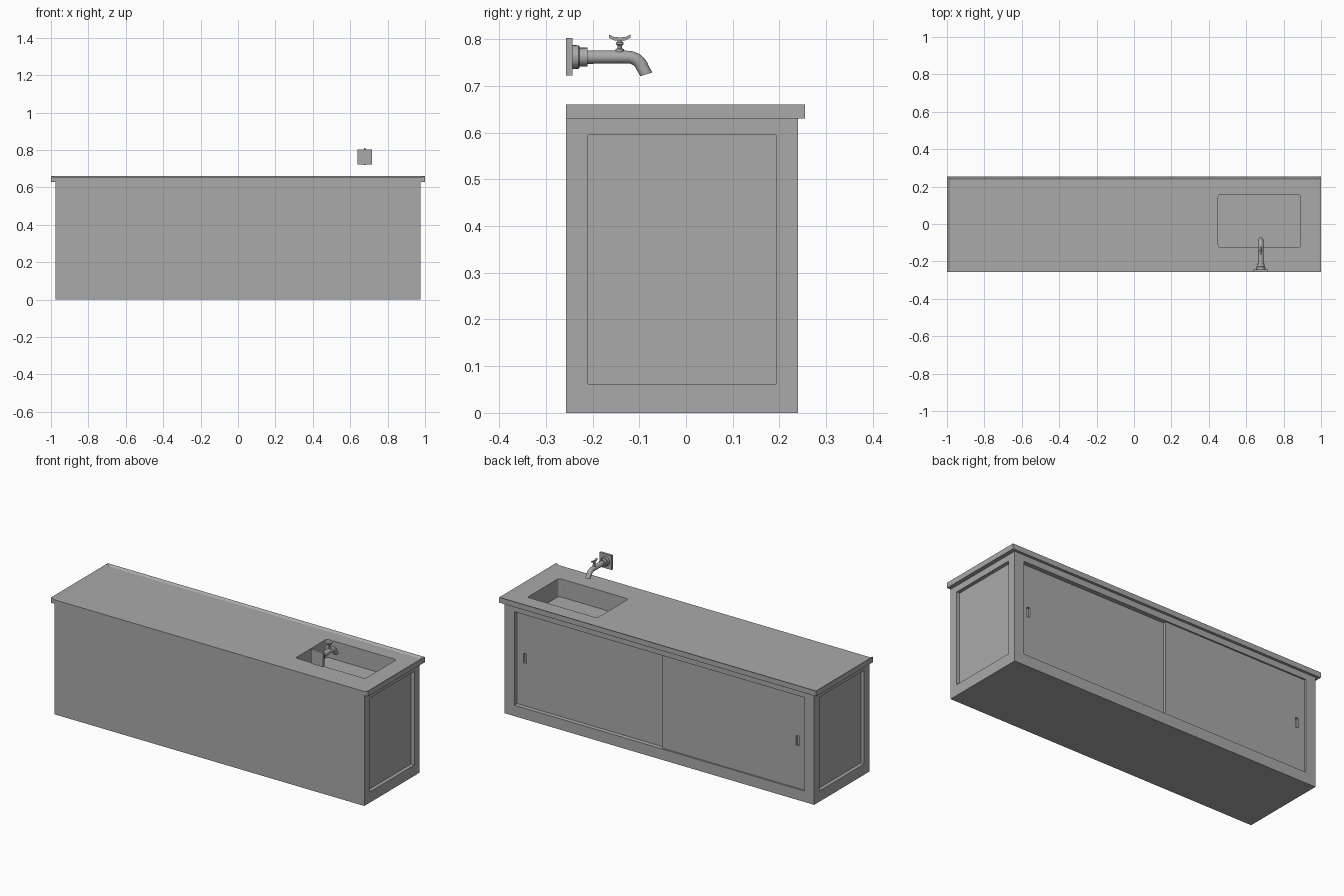
import bpy, bmesh
from math import cos, sin, pi
from mathutils import Vector

cube = bpy.data.objects.get("Cube")
if cube:
    bpy.data.objects.remove(cube, do_unlink=True)


def material(name, value):
    m = bpy.data.materials.new(name)
    m.use_nodes = True
    col = (value, value, value, 1)
    m.diffuse_color = col
    m.node_tree.nodes["Principled BSDF"].inputs["Base Color"].default_value = col
    return m


GREY = material("plain_grey", 0.4)


def finish(name, bm):
    bmesh.ops.recalc_face_normals(bm, faces=bm.faces)
    me = bpy.data.meshes.new(name)
    bm.to_mesh(me)
    bm.free()
    me.materials.append(GREY)
    ob = bpy.data.objects.new(name, me)
    bpy.context.collection.objects.link(ob)
    return ob


def box(name, x, y, z, corner=0):
    """Box between (min, max) pairs, with optional rounded upright edges."""
    bm = bmesh.new()
    bmesh.ops.create_cube(bm, size=1)
    for v in bm.verts:
        v.co = [lo + (c + 0.5) * (hi - lo) for c, (lo, hi) in zip(v.co, (x, y, z))]
    if corner:
        upright = [e for e in bm.edges if abs(e.verts[0].co.z - e.verts[1].co.z) > 1e-4]
        bmesh.ops.bevel(bm, geom=upright, offset=corner, segments=4, profile=0.5, affect='EDGES')
    return finish(name, bm)


def activate(ob):
    bpy.ops.object.select_all(action='DESELECT')
    ob.select_set(True)
    bpy.context.view_layer.objects.active = ob


def cut(ob, cutter):
    cutter.hide_render = True
    mod = ob.modifiers.new("cut", 'BOOLEAN')
    mod.operation = 'DIFFERENCE'
    mod.solver = 'EXACT'
    mod.object = cutter
    activate(ob)
    bpy.ops.object.modifier_apply(modifier=mod.name)
    bpy.data.objects.remove(cutter, do_unlink=True)


def tube(name, rings, sides=20):
    """Skin circles in the yz plane: (y, z, radius, tilt) along a path."""
    bm = bmesh.new()
    loops = []
    for y, z, r, tilt in rings:
        across = Vector((0, sin(tilt), cos(tilt)))
        loops.append([bm.verts.new(Vector((TAP_X, y, z)) + r * (
            cos(2 * pi * i / sides) * Vector((1, 0, 0)) + sin(2 * pi * i / sides) * across))
            for i in range(sides)])
    for a, b in zip(loops, loops[1:]):
        for i in range(sides):
            j = (i + 1) % sides
            bm.faces.new((a[i], a[j], b[j], b[i]))
    bm.faces.new(loops[0])
    bm.faces.new(loops[-1])
    ob = finish(name, bm)
    activate(ob)
    bpy.ops.object.shade_smooth_by_angle(angle=0.6)
    return ob


BACK, FACE = -0.257, 0.24
TAP_X = 0.678
PANEL_Z = (0.062, 0.595)


def sink_cutter():
    return box("sink_cutter", (0.45, 0.89), (-0.125, 0.157), (0.55, 0.8), 0.014)


# Cabinet with recessed end panels, door opening and basin
cabinet = box("cabinet", (-0.977, 0.977), (BACK, FACE), (0, 0.632))
for s in (-1, 1):
    cut(cabinet, box("panel_cutter", sorted((s * 0.957, s * 1.1)), (-0.21, 0.193), PANEL_Z))
cut(cabinet, box("door_cutter", (-0.915, 0.915), (0.2, 0.3), PANEL_Z))
cut(cabinet, sink_cutter())

# Countertop with a low sloped rim on both ends and the door side
counter = box("countertop", (-1, 1), (BACK, 0.255), (0.63, 0.66))
pan = box("pan_cutter", (-0.983, 0.983), (-0.3, 0.238), (0.653, 0.662))
for v in pan.data.vertices:
    if v.co.z > 0.66:
        v.co.x *= 0.998 / 0.983
        v.co.y = 0.253 if v.co.y > 0 else v.co.y
cut(counter, pan)
cut(counter, sink_cutter())

# Sliding doors with recessed finger pulls
for name, x, y, pull in (("inner_door", (-0.03, 0.915), (0.2, 0.215), 0.866),
                         ("outer_door", (-0.915, -0.012), (0.216, 0.231), -0.866)):
    door = box(name, x, y, PANEL_Z)
    cut(door, box("pull_cutter", (pull - 0.009, pull + 0.009), (y[1] - 0.012, 0.3), (0.305, 0.36)))

# Tap wall plate and collars
box("tap_wall_plate", (TAP_X - 0.038, TAP_X + 0.038), (BACK, -0.243), (0.722, 0.803))
tube("tap_collar", [(-0.243, 0.762, 0.026, 0), (-0.23, 0.762, 0.025, 0), (-0.228, 0.762, 0.023, 0),
                    (-0.228, 0.762, 0.02, 0), (-0.211, 0.762, 0.02, 0)])

# Spout: straight run then a bend downwards
rings = [(-0.213, 0.762, 0.0145, 0), (-0.125, 0.762, 0.0135, 0)]
for i in range(1, 9):
    a = i / 8 * 1.25
    rings.append((-0.125 + 0.034 * sin(a), 0.762 - 0.034 * (1 - cos(a)), 0.0135, a))
rings.append((-0.085, 0.725, 0.0135, 1.28))
tube("tap_spout", rings)

# Handle stem, turned from stacked discs lying flat
stem = [(0.772, 0.009), (0.779, 0.009), (0.781, 0.005), (0.786, 0.005), (0.789, 0.008),
        (0.793, 0.008), (0.796, 0.005), (0.803, 0.005)]
tube("tap_stem", [(-0.142, z, r, pi / 2) for z, r in stem], 14)

# Winged handle, dipping in the middle
outline = [(-0.023, 0.81), (-0.012, 0.805), (0, 0.804), (0.012, 0.805), (0.023, 0.81),
           (0.023, 0.803), (0.01, 0.797), (-0.01, 0.797), (-0.023, 0.803)]
bm = bmesh.new()
wing = bm.faces.new([bm.verts.new((TAP_X - 0.005, -0.142 + y, z)) for y, z in outline])
grown = bmesh.ops.extrude_face_region(bm, geom=[wing])["geom"]
bmesh.ops.translate(bm, vec=(0.01, 0, 0), verts=[g for g in grown if isinstance(g, bmesh.types.BMVert)])
finish("tap_handle", bm)
